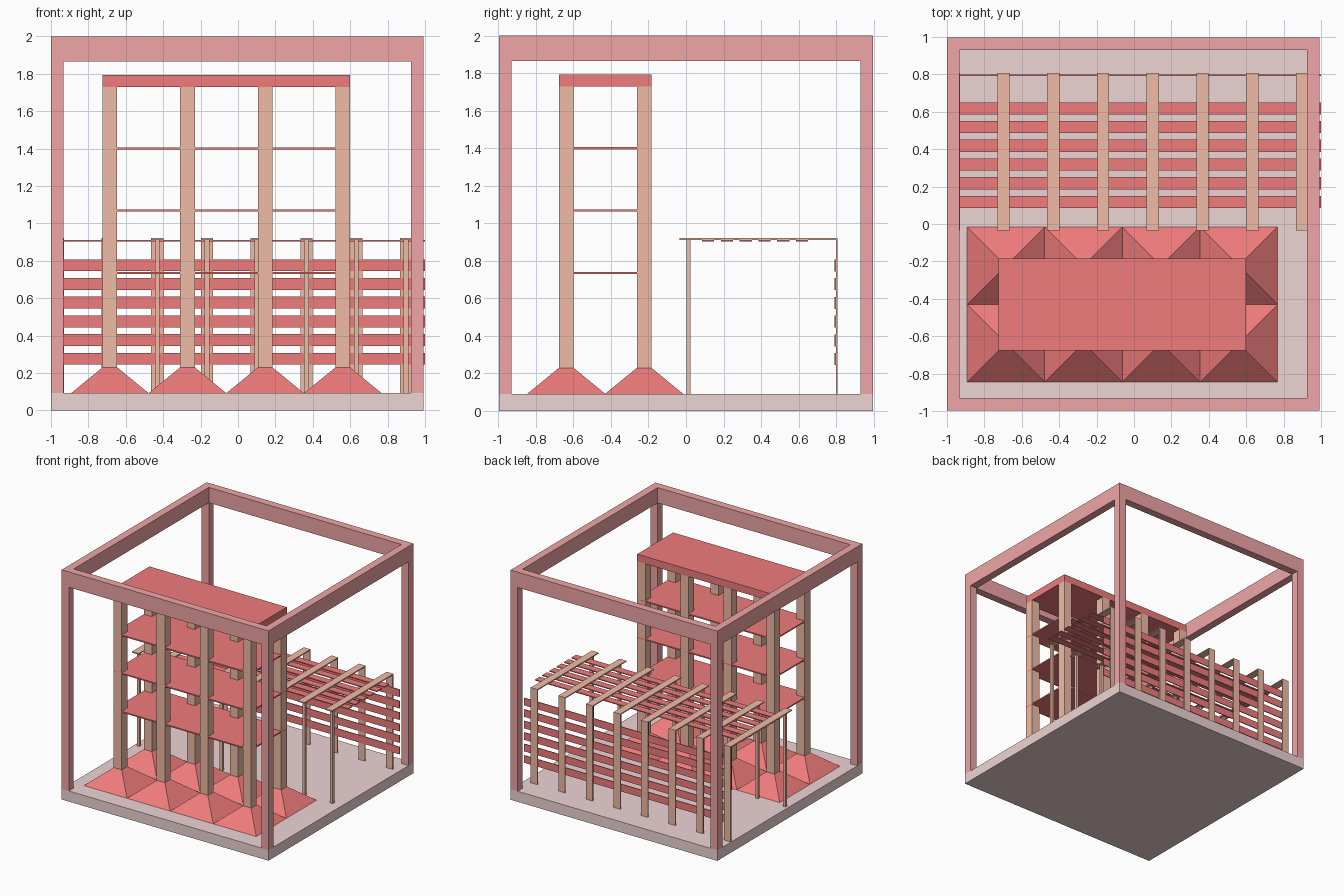
import bpy
from math import pi, sqrt

if "Cube" in bpy.data.objects:
    bpy.data.objects.remove(bpy.data.objects["Cube"])


def material(name, rgb):
    m = bpy.data.materials.new(name)
    m.diffuse_color = (*rgb, 1)
    m.use_nodes = True
    m.node_tree.nodes["Principled BSDF"].inputs["Base Color"].default_value = m.diffuse_color
    return m


PINK = material("pale pink", (0.86, 0.66, 0.66))
ROSE = material("rose", (0.87, 0.38, 0.38))
RED = material("red", (0.87, 0.2, 0.2))
WOOD = material("terracotta", (0.87, 0.5, 0.38))


def box(name, x, y, z, mat):
    """Box from (min, max) ranges."""
    bpy.ops.mesh.primitive_cube_add(size=1, location=[(r[0] + r[1]) / 2 for r in (x, y, z)])
    o = bpy.context.object
    o.name = name
    o.scale = [r[1] - r[0] for r in (x, y, z)]
    bpy.ops.object.transform_apply(location=False, rotation=False, scale=True)
    o.data.materials.append(mat)
    return o


def span(c, w):
    return (c - w / 2, c + w / 2)


# Base and open display frame
X0, X1, Y0, Y1, W = -1.0, 0.992, -0.997, 0.997, 0.068
BASE = 0.092
box("base", (X0, X1), (Y0, Y1), (0, BASE), PINK)
for x in ((X0, X0 + W), (X1 - W, X1)):
    for y in ((Y0, Y0 + W), (Y1 - W, Y1)):
        box("frame_post", x, y, (BASE, 1.866), ROSE)
    box("frame_side_beam", x, (Y0 + W, Y1 - W), (1.866, 2), ROSE)
for y in ((Y0, Y0 + W), (Y1 - W, Y1)):
    box("frame_cross_beam", (X0, X1), y, (1.866, 2), ROSE)

# Tower: pyramidal footings with columns
PITCH, COL = 0.415, 0.078
for i in range(4):
    for j in range(2):
        cx, cy = -0.685 + i * PITCH, -0.638 + j * PITCH
        bpy.ops.mesh.primitive_cone_add(
            vertices=4, radius1=PITCH / sqrt(2), radius2=COL / sqrt(2),
            depth=0.23 - BASE, location=(cx, cy, (0.23 + BASE) / 2), rotation=(0, 0, pi / 4))
        foot = bpy.context.object
        foot.name = "footing"
        foot.data.materials.append(RED)
        box("column", span(cx, COL), span(cy, COL), (0.23, 1.728), WOOD)

# Tower floors and roof
TX, TY = (-0.724, 0.599), (-0.677, -0.184)
for z in (0.735, 1.068, 1.4):
    box("floor_slab", TX, TY, span(z, 0.011), RED)
box("roof_slab", TX, TY, (1.728, 1.792), RED)

# Pergola: rows of front posts, back boards and rafters
for i in range(8):
    cx = -0.964 + i * 0.266
    box("front_post", span(cx, 0.025), (0.003, 0.025), (BASE, 0.912), WOOD)
    box("back_post", span(cx, 0.065), (0.799, 0.808), (BASE, 0.912), WOOD)
    box("rafter", span(cx, 0.065), (-0.035, 0.808), (0.912, 0.921), WOOD)

# Pergola roof slats and back wall slats
SX = (-0.995, 1.0)
for i in range(6):
    box("roof_slat", SX, span(0.118 + i * 0.1, 0.065), (0.904, 0.912), RED)
    box("wall_slat", SX, (0.792, 0.799), span(0.276 + i * 0.1, 0.064), RED)
